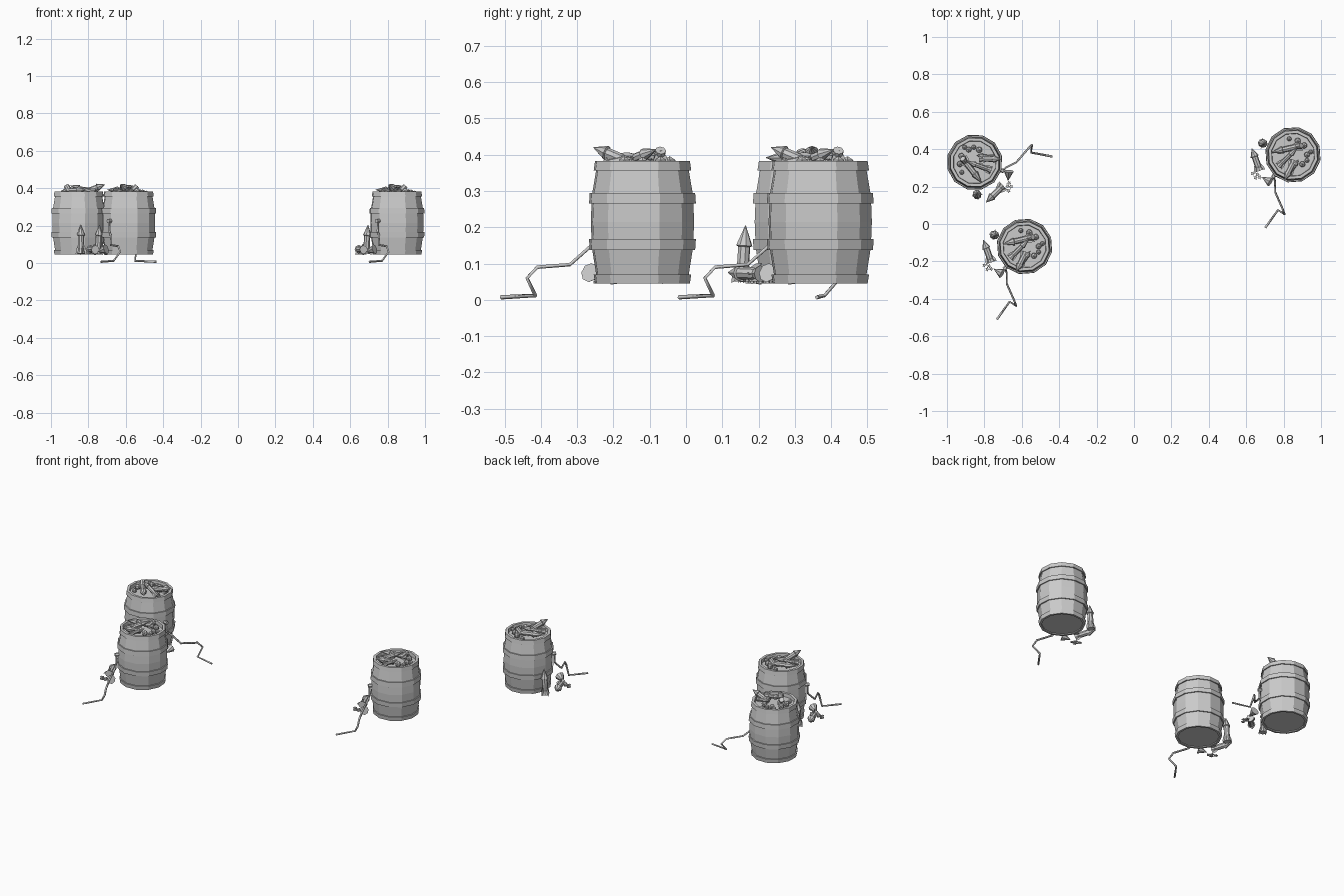
import bpy, bmesh, math
from mathutils import Matrix, Vector

cube = bpy.data.objects.get("Cube")
if cube:
    bpy.data.objects.remove(cube, do_unlink=True)

grey = bpy.data.materials.new("plain grey")
grey.use_nodes = True
grey.diffuse_color = (0.6, 0.6, 0.6, 1)
grey.node_tree.nodes["Principled BSDF"].inputs["Base Color"].default_value = grey.diffuse_color


def finish(bm, name, matrix):
    bmesh.ops.recalc_face_normals(bm, faces=bm.faces)
    bm.transform(matrix)
    mesh = bpy.data.meshes.new(name)
    bm.to_mesh(mesh)
    bm.free()
    mesh.materials.append(grey)
    obj = bpy.data.objects.new(name, mesh)
    bpy.context.collection.objects.link(obj)
    return obj


def lathe(name, profile, sides, matrix, turn=0.0):
    """Closed solid of revolution from (radius, height) pairs."""
    bm = bmesh.new()
    rings = []
    for r, z in profile:
        rings.append([bm.verts.new((r * math.cos(a), r * math.sin(a), z))
                      for a in (turn + math.tau * i / sides for i in range(sides))])
    for low, high in zip(rings, rings[1:]):
        for i in range(sides):
            j = (i + 1) % sides
            bm.faces.new((low[i], low[j], high[j], high[i]))
    bm.faces.new(rings[0])
    bm.faces.new(rings[-1])
    return finish(bm, name, matrix)


def along(a, b):
    """Frame whose z axis runs from a to b, one unit long."""
    a, b = Vector(a), Vector(b)
    d = b - a
    rot = d.to_track_quat('Z', 'Y').to_matrix().to_4x4()
    return Matrix.Translation(a) @ rot @ Matrix.Diagonal((1, 1, d.length, 1))


def rocket(name, a, b, r, base):
    profile = [(r * 1.15, 0), (r * 0.75, 0.14), (r * 0.85, 0.2), (r * 0.85, 0.62),
               (r * 1.15, 0.64), (r * 0.05, 1)]
    lathe(name, profile, 8, base @ along(a, b))
    # four tail fins
    bm = bmesh.new()
    for k in range(4):
        c, s = math.cos(k * math.pi / 2), math.sin(k * math.pi / 2)
        for w in (-1, 1):
            t = 0.002 * w
            pts = [(r * 0.6, 0.02), (r * 1.5, -0.03), (r * 1.4, 0.12), (r * 0.7, 0.34)]
            bm.faces.new([bm.verts.new((x * c - t * s, x * s + t * c, z)) for x, z in pts])
    finish(bm, name + "_fins", base @ along(a, b))


def star(name, place, size, base):
    bm = bmesh.new()
    verts = []
    for i in range(10):
        r = size if i % 2 == 0 else size * 0.45
        verts.append(bm.verts.new((r * math.cos(i * math.pi / 5), r * math.sin(i * math.pi / 5), 0)))
    face = bm.faces.new(verts)
    out = bmesh.ops.extrude_face_region(bm, geom=[face])
    bmesh.ops.translate(bm, vec=(0, 0, size * 0.5),
                        verts=[v for v in out["geom"] if isinstance(v, bmesh.types.BMVert)])
    finish(bm, name, base @ Matrix.Translation(place))


def fuse(name, points, base):
    curve = bpy.data.curves.new(name, 'CURVE')
    curve.dimensions = '3D'
    curve.bevel_depth = 0.006
    curve.bevel_resolution = 0
    curve.use_fill_caps = True
    line = curve.splines.new('POLY')
    line.points.add(len(points) - 1)
    for p, co in zip(line.points, points):
        p.co = (*(base @ Vector(co)), 1)
    curve.materials.append(grey)
    bpy.context.collection.objects.link(bpy.data.objects.new(name, curve))


# bulged staves, four hoops, rim and recessed lid
BARREL = [(0.118, 0.05), (0.12, 0.045), (0.133, 0.045), (0.137, 0.07), (0.13, 0.07),
          (0.141, 0.138), (0.148, 0.138), (0.15, 0.167), (0.143, 0.167),
          (0.145, 0.215), (0.143, 0.265), (0.15, 0.265), (0.148, 0.294),
          (0.141, 0.294), (0.13, 0.357), (0.137, 0.357), (0.133, 0.383),
          (0.117, 0.383), (0.115, 0.362)]
FUSE = [(-0.103, -0.116, 0.23), (-0.104, -0.117, 0.17), (-0.096, -0.14, 0.15),
        (-0.095, -0.2, 0.097), (-0.055, -0.29, 0.09), (-0.045, -0.318, 0.06),
        (-0.08, -0.295, 0.012), (-0.148, -0.39, 0.007)]
BALLS = [(0.06, 0.05, 0.018), (0.075, 0.0, 0.017), (0.05, -0.05, 0.018),
         (0.095, 0.015, 0.014), (0.025, 0.075, 0.018), (0.075, -0.03, 0.014),
         (-0.02, 0.085, 0.014)]


def fireworks_barrel(side, x, y, degrees):
    base = Matrix.Translation((x, y, 0)) @ Matrix.Rotation(math.radians(degrees), 4, 'Z')
    lathe(side + "_barrel", BARREL, 12, base, math.radians(19))

    # fuse with a knob where it enters the staves
    fuse(side + "_fuse", FUSE, base)
    lathe(side + "_fuse_knob", [(0.011, 0), (0.011, 1)], 6,
          base @ along((-0.09, -0.1, 0.225), (-0.11, -0.122, 0.225)))

    # rockets piled on the lid
    rocket(side + "_top_rocket_long", (0.045, 0.05, 0.385), (-0.115, 0.012, 0.392), 0.018, base)
    rocket(side + "_top_rocket_spike", (0.005, -0.035, 0.378), (-0.045, -0.135, 0.42), 0.018, base)
    rocket(side + "_top_rocket_cross", (-0.075, -0.06, 0.375), (0.025, 0.04, 0.415), 0.015, base)
    rocket(side + "_top_rocket_short", (-0.02, -0.1, 0.375), (0.03, -0.025, 0.39), 0.013, base)

    # small round charges on the lid
    for i, (bx, by, r) in enumerate(BALLS):
        bm = bmesh.new()
        bmesh.ops.create_icosphere(bm, subdivisions=1, radius=r)
        finish(bm, f"{side}_charge_{i + 1}", base @ Matrix.Translation((bx, by, 0.36 + r)))
    lathe(side + "_charge_cap", [(0.015, 0), (0.015, 1)], 8,
          base @ along((0.02, 0.045, 0.385), (0.045, 0.05, 0.412)))

    # rockets and scraps beside the barrel
    rocket(side + "_standing_rocket", (-0.165, 0.062, 0.05), (-0.155, 0.06, 0.205), 0.02, base)
    rocket(side + "_lying_rocket", (-0.178, -0.085, 0.072), (-0.22, 0.035, 0.075), 0.02, base)
    lathe(side + "_loose_nose_cone", [(0.027, 0), (0.001, 1)], 8,
          base @ along((-0.12, -0.145, 0.075), (-0.165, -0.12, 0.06)))
    for i, (sx, sy) in enumerate([(-0.215, -0.1), (-0.19, -0.105), (-0.2, -0.122), (-0.178, -0.12)]):
        star(f"{side}_star_{i + 1}", (sx, sy, 0.045), 0.013, base)


fireworks_barrel("back_right", -0.852, 0.33, 115)
fireworks_barrel("front_right", -0.585, -0.12, 0)
fireworks_barrel("left", 0.85, 0.37, 0)
